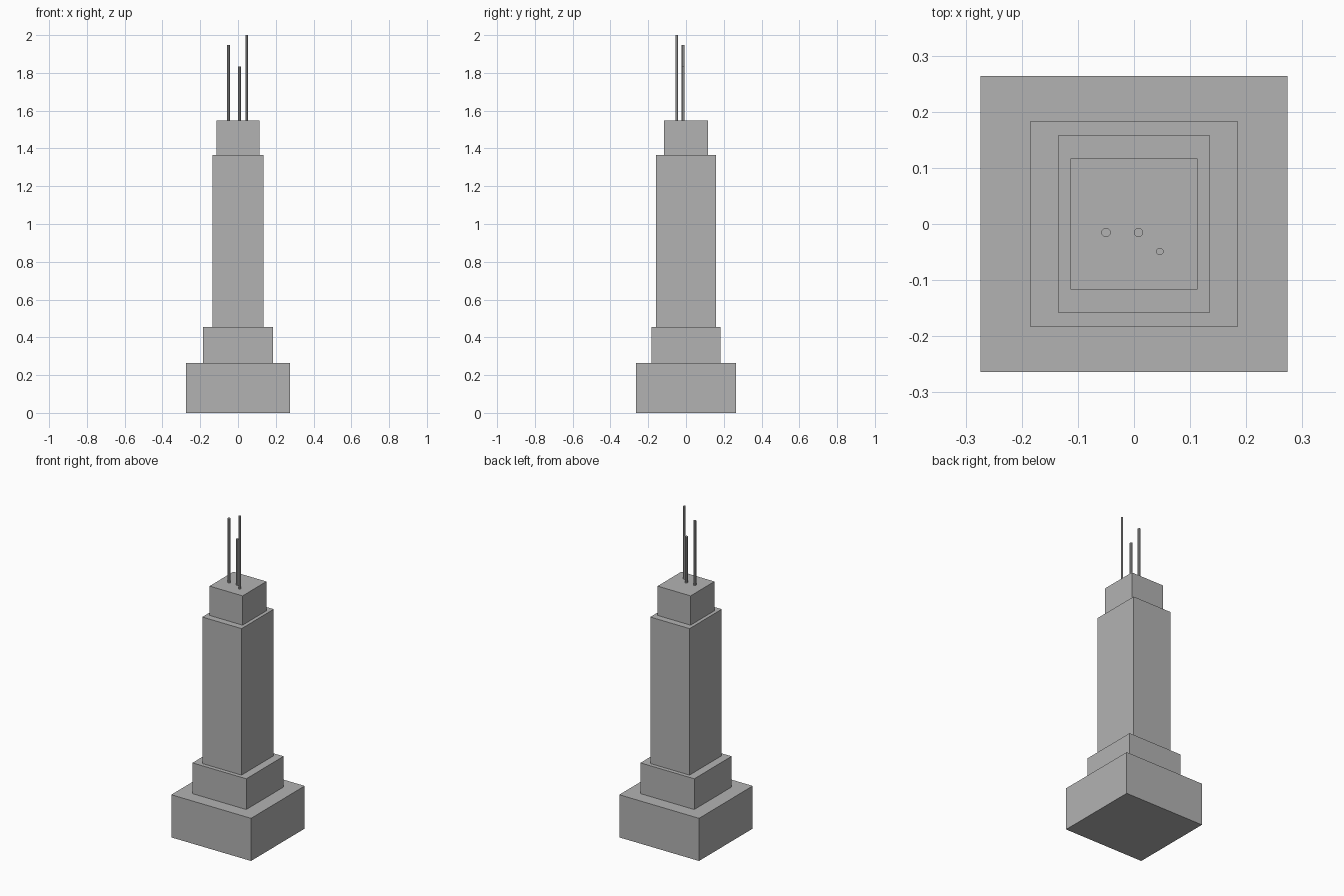
import bpy
import math

cube = bpy.data.objects.get("Cube")
if cube:
    bpy.data.objects.remove(cube, do_unlink=True)

# Single concrete grey
grey = bpy.data.materials.new("concrete_grey")
grey.use_nodes = True
color = (0.45, 0.45, 0.45, 1.0)
grey.diffuse_color = color
grey.node_tree.nodes["Principled BSDF"].inputs["Base Color"].default_value = color


def finish(name):
    obj = bpy.context.object
    obj.name = name
    obj.data.name = name
    obj.data.materials.append(grey)
    return obj


def block(name, width, depth, bottom, top):
    bpy.ops.mesh.primitive_cube_add(size=1, location=(0, 0, (bottom + top) / 2))
    obj = finish(name)
    obj.scale = (width, depth, top - bottom)
    bpy.ops.object.transform_apply(location=False, rotation=False, scale=True)


def mast(name, x, y, radius, top):
    bpy.ops.mesh.primitive_cylinder_add(
        vertices=8, radius=radius, depth=top - ROOF,
        location=(x, y, (ROOF + top) / 2), rotation=(0, 0, math.pi / 8))
    finish(name)


# Stepped tower blocks: name, width, depth, top height
tiers = [
    ("base_block", 0.548, 0.527, 0.265),
    ("lower_setback", 0.37, 0.366, 0.456),
    ("main_shaft", 0.27, 0.316, 1.366),
    ("crown_block", 0.227, 0.234, 1.548),
]
floor = 0.0
for name, width, depth, top in tiers:
    block(name, width, depth, floor, top)
    floor = top
ROOF = floor

# Roof antennas
mast("left_antenna", 0.046, -0.049, 0.007, 2.0)
mast("middle_antenna", 0.008, -0.015, 0.0085, 1.835)
mast("right_antenna", -0.05, -0.015, 0.0085, 1.948)
